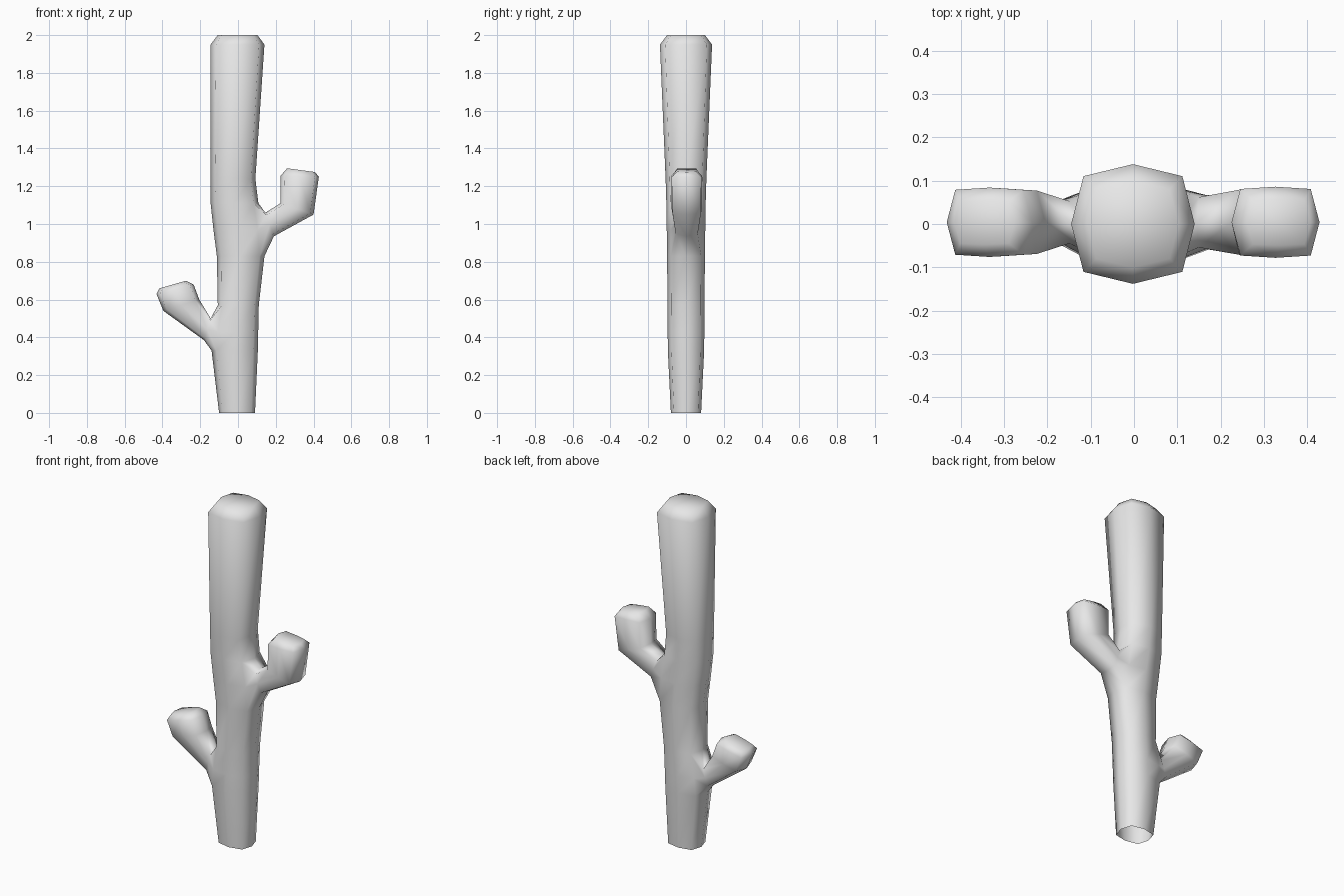
import bpy
import bmesh

cube = bpy.data.objects.get("Cube")
if cube:
    bpy.data.objects.remove(cube, do_unlink=True)

grey = bpy.data.materials.new("plain grey")
grey.use_nodes = True
colour = (0.8, 0.8, 0.8, 1)
grey.diffuse_color = colour
grey.node_tree.nodes["Principled BSDF"].inputs["Base Color"].default_value = colour

bm = bmesh.new()


def bridge(a, b):
    for i in range(8):
        j = (i + 1) % 8
        bm.faces.new((a[i], a[j], b[j], b[i]))


# Trunk: eight-sided rings given as height, left x, right x, half depth
TRUNK = [(0, -.10, .09, .08), (.33, -.14, .105, .096), (.43, -.13, .107, .097),
         (.57, -.107, .11, .098), (.83, -.112, .14, .10), (.97, -.13, .13, .102),
         (1.11, -.145, .108, .104), (1.24, -.145, .092, .108),
         (1.95, -.145, .14, .138), (2, -.108, .103, .10)]
OCTAGON = [(1, 0), (.8, .8), (0, 1), (-.8, .8), (-1, 0), (-.8, -.8), (0, -1), (.8, -.8)]

trunk = []
for z, left, right, depth in TRUNK:
    mid, half = (left + right) / 2, (right - left) / 2
    trunk.append([bm.verts.new((mid + u * half, v * depth, z)) for u, v in OCTAGON])
for lower, upper in zip(trunk, trunk[1:]):
    bridge(lower, upper)
bm.faces.new(trunk[-1])


# Branch: open a patch of the trunk around one vertex and grow rings from its rim
def branch(level, side, rings):
    low, mid, high = trunk[level:level + 3]
    back, front = (side + 1) % 8, (side - 1) % 8
    if side == 4:
        back, front = front, back
    rim = [high[side], high[back], mid[back], low[back],
           low[side], low[front], mid[front], high[front]]
    bmesh.ops.delete(bm, geom=[mid[side]], context='VERTS')
    for (lx, lz), (ux, uz), width in rings:
        ring = []
        for u, v in OCTAGON:
            t = (u + 1) / 2
            y = .004 + width * v * (1.17 if u else 1)
            ring.append(bm.verts.new((lx + (ux - lx) * t, y, lz + (uz - lz) * t)))
        bridge(rim, ring)
        rim = ring
    bm.faces.new(rim)


# Each ring: underside point, upper point, half depth
branch(1, 4, [((-.18, .385), (-.145, .50), .052),
              ((-.395, .54), (-.205, .60), .078),
              ((-.432, .63), (-.235, .68), .08),
              ((-.415, .66), (-.275, .70), .052)])
branch(4, 0, [((.19, .935), (.145, 1.06), .062),
              ((.40, 1.05), (.225, 1.11), .08),
              ((.428, 1.25), (.225, 1.255), .082),
              ((.408, 1.275), (.26, 1.295), .054)])

bmesh.ops.recalc_face_normals(bm, faces=bm.faces[:])
for face in bm.faces:
    face.smooth = True

mesh = bpy.data.meshes.new("branched_trunk")
bm.to_mesh(mesh)
bm.free()
mesh.materials.append(grey)
obj = bpy.data.objects.new("branched_trunk", mesh)
bpy.context.collection.objects.link(obj)
